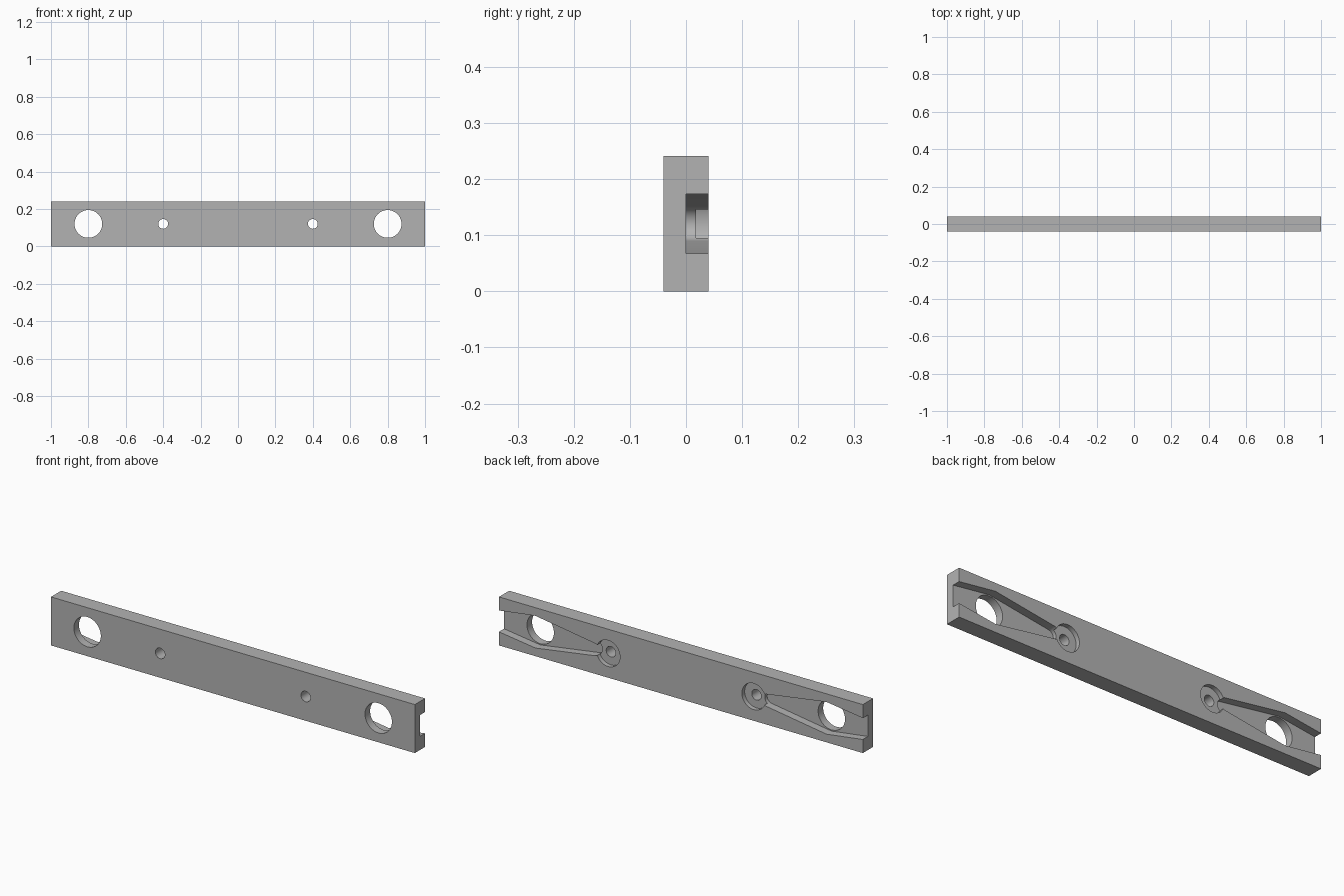
import bpy, bmesh, math

cube = bpy.data.objects.get("Cube")
if cube:
    bpy.data.objects.remove(cube, do_unlink=True)

HALF_T, HEIGHT = 0.04, 0.241
MID = HEIGHT / 2
PAST = 0.1  # cutter overshoot

grey = bpy.data.materials.new("plain_grey")
grey.use_nodes = True
colour = (0.45, 0.45, 0.45, 1)
grey.diffuse_color = colour
grey.node_tree.nodes["Principled BSDF"].inputs["Base Color"].default_value = colour


def prism(name, outline, y0, y1):
    """Extrude an (x, z) outline along y."""
    bm = bmesh.new()
    face = bm.faces.new([bm.verts.new((x, y0, z)) for x, z in outline])
    side = bmesh.ops.extrude_face_region(bm, geom=[face])
    moved = [v for v in side["geom"] if isinstance(v, bmesh.types.BMVert)]
    bmesh.ops.translate(bm, vec=(0, y1 - y0, 0), verts=moved)
    bmesh.ops.recalc_face_normals(bm, faces=bm.faces)
    mesh = bpy.data.meshes.new(name)
    bm.to_mesh(mesh)
    bm.free()
    mesh.materials.append(grey)
    obj = bpy.data.objects.new(name, mesh)
    bpy.context.collection.objects.link(obj)
    return obj


def circle(x, radius, n=64):
    return [(x + radius * math.cos(math.tau * i / n),
             MID + radius * math.sin(math.tau * i / n)) for i in range(n)]


def groove(s):
    """Channel widest at the large hole, with a rounded inner end."""
    cx, r, tilt = 0.477, 0.031, math.atan(0.152)
    start, end = math.pi / 2 + tilt, 1.5 * math.pi - tilt
    cap = [(cx + r * math.cos(a), r * math.sin(a))
           for a in (start + (end - start) * i / 20 for i in range(21))]
    outer = 0.053 - 0.135 * PAST
    points = [(0.8, -0.08), (1 + PAST, -outer), (1 + PAST, outer), (0.8, 0.08)]
    return [(s * x, MID + z) for x, z in points + cap]


# Rectangular bar
bar = prism("mounting_bar", [(-1, 0), (1, 0), (1, HEIGHT), (-1, HEIGHT)],
            -HALF_T, HALF_T)

# Grooves, large holes, counterbores and screw holes, mirrored on both ends
cutters = []
for s in (-1, 1):
    cutters += [
        prism("groove_cutter", groove(s), 0, PAST),
        prism("large_hole_cutter", circle(s * 0.8, 0.074), -PAST, PAST),
        prism("counterbore_cutter", circle(s * 0.4, 0.065), 0.018, PAST),
        prism("screw_hole_cutter", circle(s * 0.4, 0.026), -PAST, PAST),
    ]

bpy.ops.object.select_all(action="DESELECT")
bpy.context.view_layer.objects.active = bar
bar.select_set(True)
for cutter in cutters:
    cutter.hide_render = True
    cut = bar.modifiers.new("cut", "BOOLEAN")
    cut.operation = "DIFFERENCE"
    cut.solver = "EXACT"
    cut.object = cutter
    bpy.ops.object.modifier_apply(modifier=cut.name)
    bpy.data.objects.remove(cutter, do_unlink=True)

bpy.ops.object.shade_smooth_by_angle(angle=math.radians(20))
